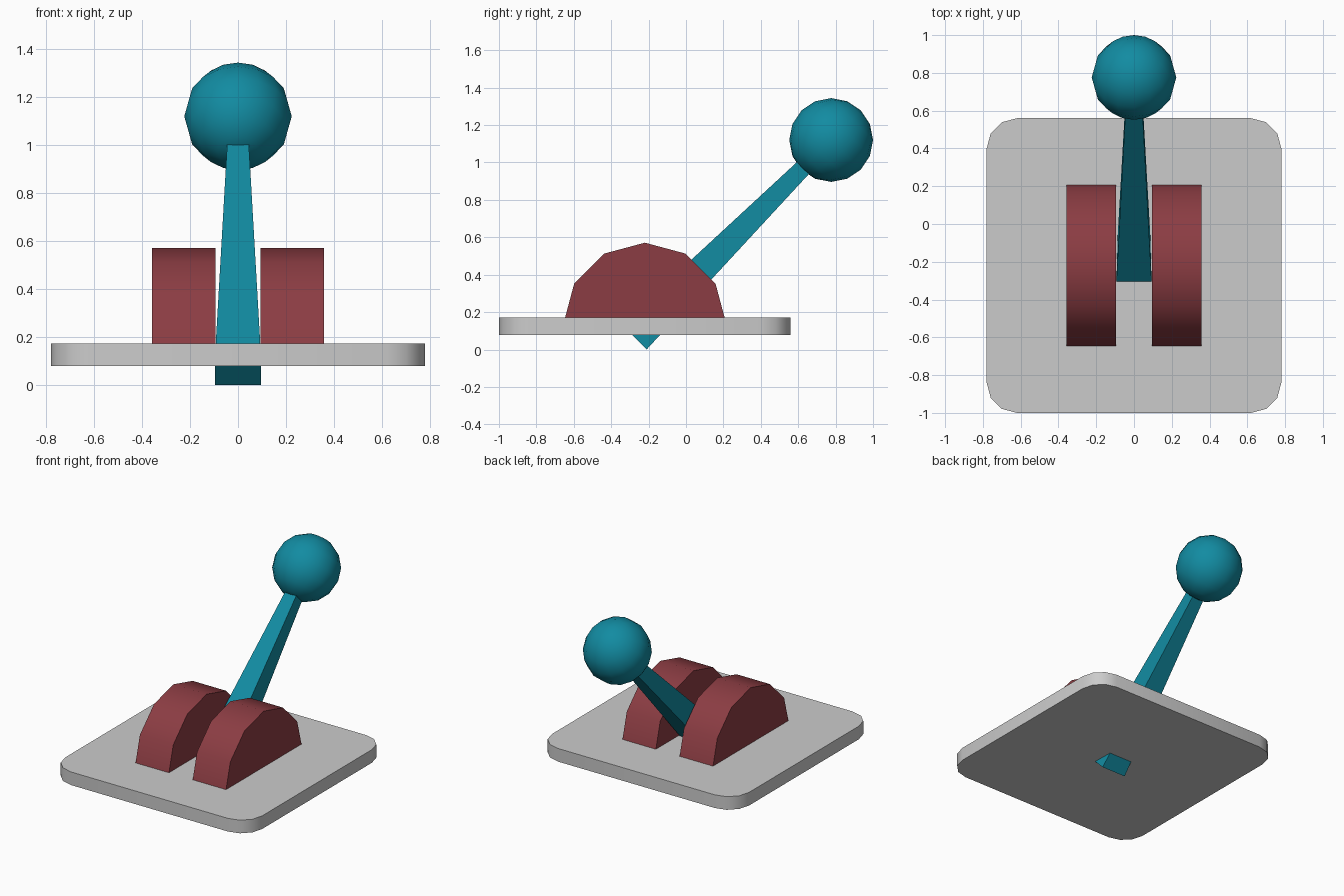
import bpy, bmesh
from math import sin, cos, pi, radians
from mathutils import Vector, Matrix

if "Cube" in bpy.data.objects:
    bpy.data.objects.remove(bpy.data.objects["Cube"])


def material(name, rgb):
    m = bpy.data.materials.new(name)
    m.diffuse_color = (*rgb, 1)
    m.use_nodes = True
    m.node_tree.nodes["Principled BSDF"].inputs["Base Color"].default_value = m.diffuse_color
    return m


def finish(name, bm, mat=None, smooth=None):
    bmesh.ops.recalc_face_normals(bm, faces=bm.faces)
    mesh = bpy.data.meshes.new(name)
    bm.to_mesh(mesh)
    bm.free()
    ob = bpy.data.objects.new(name, mesh)
    bpy.context.collection.objects.link(ob)
    if mat:
        mesh.materials.append(mat)
    if smooth:
        bpy.ops.object.select_all(action='DESELECT')
        ob.select_set(True)
        bpy.context.view_layer.objects.active = ob
        bpy.ops.object.shade_smooth_by_angle(angle=radians(smooth))
    return ob


def prism(points, offset):
    """Extrude a closed outline along an offset vector."""
    bm = bmesh.new()
    face = bm.faces.new([bm.verts.new(p) for p in points])
    ext = bmesh.ops.extrude_face_region(bm, geom=[face], use_keep_orig=True)
    new = [g for g in ext['geom'] if isinstance(g, bmesh.types.BMVert)]
    bmesh.ops.translate(bm, verts=new, vec=offset)
    return bm


teal = material("teal", (0.006, 0.26, 0.36))
red = material("red", (0.26, 0.046, 0.056))
MID_Y = -0.22

# base plate: square with rounded corners
half, rad = 0.78, 0.16
outline = []
for i, (sx, sy) in enumerate([(1, 1), (-1, 1), (-1, -1), (1, -1)]):
    for k in range(4):
        a = (i + k / 3) * pi / 2
        outline.append((sx * (half - rad) + rad * cos(a),
                        MID_Y + sy * (half - rad) + rad * sin(a), 0.078))
finish("base_plate", prism(outline, (0, 0, 0.094)), smooth=40)

# pair of half-round housings either side of the lever
for side, label in ((-1, "left"), (1, "right")):
    arc = [(side * 0.094, MID_Y + 0.436 * cos(k * pi / 6), 0.135 + 0.436 * sin(k * pi / 6))
           for k in range(7)]
    finish(label + "_housing", prism(arc, (side * 0.264, 0, 0)), red, 40)

# tapered square lever leaning back 45 degrees
foot = Vector((0, -0.2775, 0.0675))
knob_pos = Vector((0, 0.776, 1.12))
length = (knob_pos - foot).length
lean = Matrix.Rotation(radians(-45), 4, 'X')
bm = bmesh.new()
bmesh.ops.create_cube(bm, size=1)
for v in bm.verts:
    w = 0.095 if v.co.z < 0 else 0.04
    v.co = Vector((v.co.x * 2 * w, v.co.y * 2 * w, (v.co.z + 0.5) * (length - 0.08)))
bm.transform(Matrix.Translation(foot) @ lean)
finish("lever", bm, teal)

# ball knob on the lever's end
bm = bmesh.new()
bmesh.ops.create_uvsphere(bm, u_segments=16, v_segments=8, radius=0.224)
bm.transform(Matrix.Translation(knob_pos) @ lean)
finish("lever_knob", bm, teal, 40)
